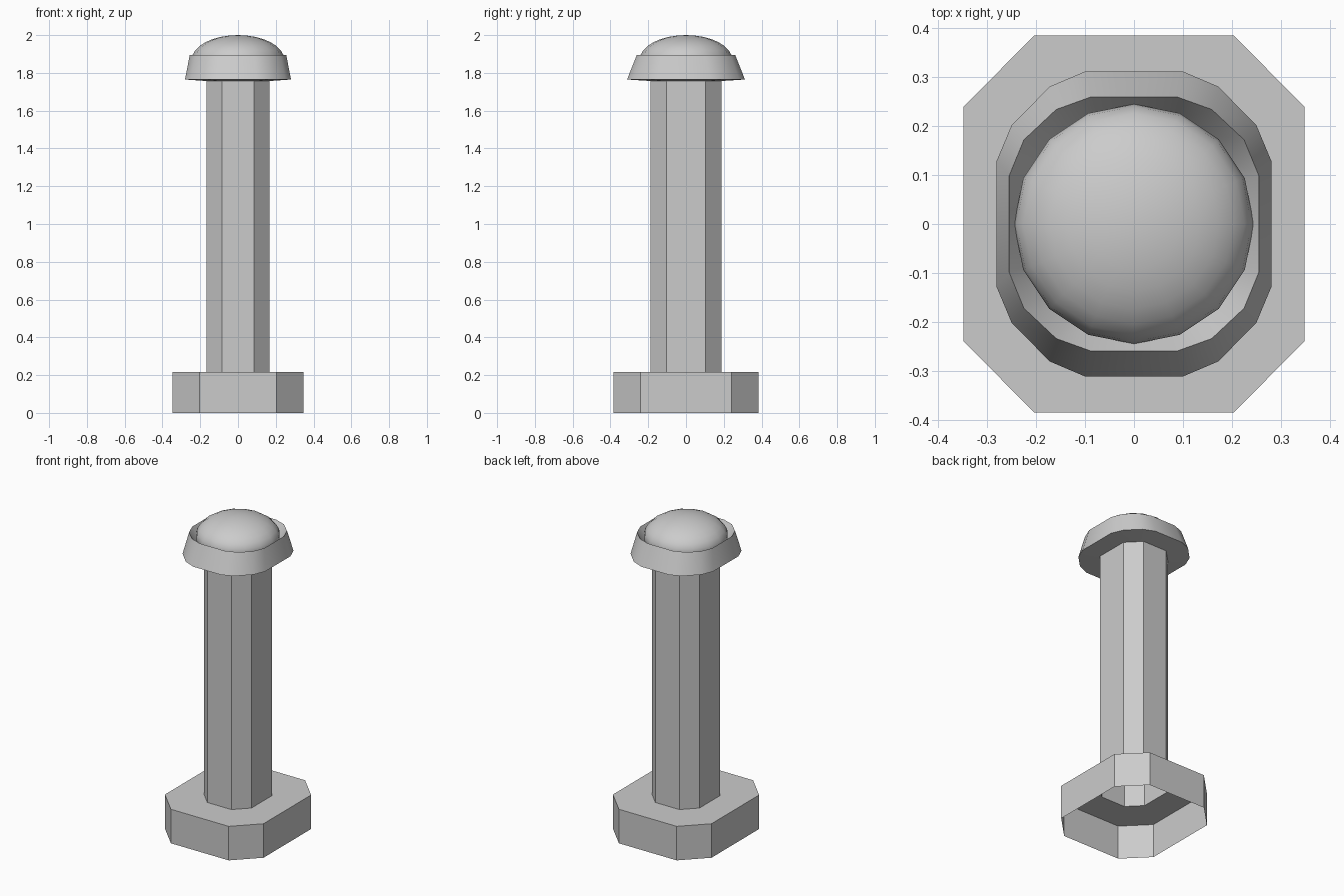
import bpy, bmesh, math

if "Cube" in bpy.data.objects:
    bpy.data.objects.remove(bpy.data.objects["Cube"])


def ring(quadrant, z):
    """Mirror the points of one quadrant into a full counter-clockwise loop."""
    q = quadrant
    pts = list(q)
    pts += [(-x, y) for x, y in reversed(q)]
    pts += [(-x, -y) for x, y in q]
    pts += [(x, -y) for x, y in reversed(q)]
    return [(x, y, z) for x, y in pts]


def loft(name, rings, cap_end=False):
    """Skin a stack of equal-length loops, merging repeated points."""
    bm = bmesh.new()
    loops = [[bm.verts.new(p) for p in r] for r in rings]
    n = len(loops[0])
    for a, b in zip(loops, loops[1:]):
        for i in range(n):
            j = (i + 1) % n
            bm.faces.new((a[i], a[j], b[j], b[i]))
    if cap_end:
        bm.faces.new(loops[-1])
    bmesh.ops.remove_doubles(bm, verts=bm.verts, dist=1e-5)
    me = bpy.data.meshes.new(name)
    bm.to_mesh(me)
    bm.free()
    ob = bpy.data.objects.new(name, me)
    bpy.context.collection.objects.link(ob)
    return ob


def smooth(ob, degrees):
    bpy.ops.object.select_all(action='DESELECT')
    ob.select_set(True)
    bpy.context.view_layer.objects.active = ob
    bpy.ops.object.shade_smooth_by_angle(angle=math.radians(degrees))


# cross-sections, one quadrant each
BASE = [(0.348, 0.24), (0.204, 0.385)]
SHAFT = [(0.168, 0.104), (0.085, 0.188)]
SHAFT_DOUBLED = [SHAFT[0], SHAFT[0], SHAFT[1], SHAFT[1]]
RIM_LOW = [(0.281, 0.128), (0.25, 0.202), (0.172, 0.281), (0.099, 0.312)]
RIM_TOP = [(0.255, 0.099), (0.225, 0.172), (0.159, 0.234), (0.087, 0.26)]
BOWL = [(x * 0.8, y * 0.8) for x, y in RIM_TOP]

# hollow foot, open underneath and around the shaft
loft("base", [ring(BASE, 0), ring(BASE, 0.217), ring(SHAFT, 0.217)])

# octagonal shaft, open tube
loft("shaft", [ring(SHAFT, 0.217), ring(SHAFT, 1.757)])

# flared collar: underside, outer wall, inner bowl
collar = loft("collar", [ring(SHAFT_DOUBLED, 1.757), ring(RIM_LOW, 1.765),
                         ring(RIM_TOP, 1.896), ring(BOWL, 1.81)], cap_end=True)
smooth(collar, 30)

# flattened dome on top
bm = bmesh.new()
bmesh.ops.create_uvsphere(bm, u_segments=16, v_segments=16, radius=1)
bmesh.ops.delete(bm, geom=[v for v in bm.verts if v.co.z < -0.5], context='VERTS')
bmesh.ops.scale(bm, vec=(0.245, 0.245, 0.13), verts=bm.verts)
bmesh.ops.translate(bm, vec=(0, 0, 1.87), verts=bm.verts)
me = bpy.data.meshes.new("dome")
bm.to_mesh(me)
bm.free()
dome = bpy.data.objects.new("dome", me)
bpy.context.collection.objects.link(dome)
smooth(dome, 60)
